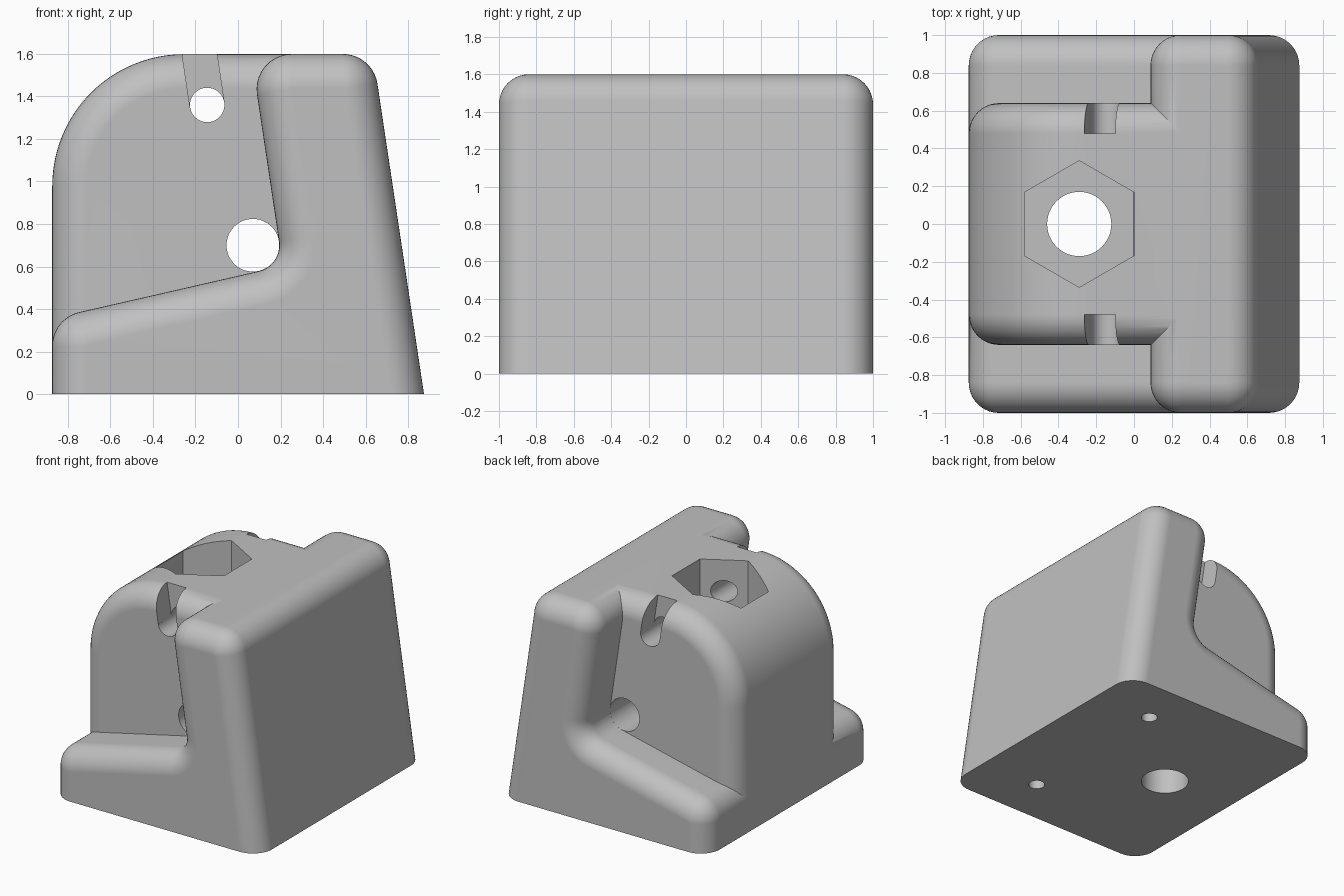
import bpy, bmesh
from math import sin, cos, pi, radians
from mathutils import Vector, Matrix

if "Cube" in bpy.data.objects:
    bpy.data.objects.remove(bpy.data.objects["Cube"])

EDGE = 0.16      # rounding of the front and back rims
STEPS = 10

grey = bpy.data.materials.new("plain grey")
grey.use_nodes = True
colour = (0.53, 0.53, 0.53, 1)
grey.diffuse_color = colour
grey.node_tree.nodes["Principled BSDF"].inputs["Base Color"].default_value = colour


def make_object(name, bm):
    bmesh.ops.recalc_face_normals(bm, faces=bm.faces[:])
    mesh = bpy.data.meshes.new(name)
    bm.to_mesh(mesh)
    bm.free()
    mesh.materials.append(grey)
    obj = bpy.data.objects.new(name, mesh)
    bpy.context.collection.objects.link(obj)
    return obj


def outline(corners, radii, inset):
    """Counter-clockwise x-z polygon with rounded corners, shrunk by inset."""
    pts = [Vector(c) for c in corners]
    normals = []
    for p, q in zip(pts, pts[1:] + pts[:1]):
        d = (q - p).normalized()
        normals.append(Vector((d.y, -d.x)))
    result = []
    for i, (p, r) in enumerate(zip(pts, radii)):
        n1, n2 = normals[i - 1], normals[i]
        side = 1 if n1.x * n2.y - n1.y * n2.x > 0 else -1
        centre = p - side * r * (n1 + n2) / (1 + n1.dot(n2))
        steps = 24 if r > 0.5 else STEPS
        angle = n1.angle(n2)
        for k in range(steps + 1):
            t = k / steps
            n = (sin((1 - t) * angle) * n1 + sin(t * angle) * n2) / sin(angle)
            result.append(centre + n * (side * r - inset))
    return result


def rounded_slab(name, corners, radii, half):
    """Profile extruded along y, with rounded rims at both ends."""
    angles = [k / STEPS * pi / 2 for k in range(STEPS + 1)]
    layers = [(half - EDGE + EDGE * sin(a), EDGE * (1 - cos(a))) for a in angles]
    layers = [(-y, d) for y, d in reversed(layers)] + layers
    bm = bmesh.new()
    rings = [[bm.verts.new((p.x, y, p.y)) for p in outline(corners, radii, d)]
             for y, d in layers]
    for low, high in zip(rings, rings[1:]):
        for i in range(len(low)):
            bm.faces.new((low[i - 1], low[i], high[i], high[i - 1]))
    bm.faces.new(rings[0])
    bm.faces.new(rings[-1])
    return make_object(name, bm)


def rod(name, centre, radius, length, sides=48, along_y=False, turn=0):
    bm = bmesh.new()
    spin = Matrix.Rotation(pi / 2, 4, "X") if along_y else Matrix.Rotation(turn, 4, "Z")
    bmesh.ops.create_cone(bm, cap_ends=True, segments=sides, radius1=radius,
                          radius2=radius, depth=length,
                          matrix=Matrix.Translation(centre) @ spin)
    return make_object(name, bm)


def box(name, centre, size, tilt=0):
    bm = bmesh.new()
    bmesh.ops.create_cube(bm, size=1, matrix=Matrix.Translation(centre)
                          @ Matrix.Rotation(tilt, 4, "Y") @ Matrix.Diagonal((*size, 1)))
    return make_object(name, bm)


def combine(target, tool, operation):
    mod = target.modifiers.new(operation, "BOOLEAN")
    mod.object, mod.operation, mod.solver = tool, operation, "EXACT"
    bpy.context.view_layer.objects.active = target
    bpy.ops.object.modifier_apply(modifier=mod.name)
    bpy.data.objects.remove(tool)


# Leaning back wall with a sloping foot
body = rounded_slab("bracket_body",
                    [(-0.875, -0.5), (0.95, -0.5), (0.635, 1.6), (0.061, 1.6),
                     (0.21, 0.604), (-0.875, 0.356)],
                    [0.165, 0.165, 0.165, 0.165, 0.125, 0.165], 1)

# Central block with a big rounded shoulder
block = rounded_slab("centre_block",
                     [(-0.874, -0.45), (0.55, -0.45), (0.55, 1.599), (-0.874, 1.599)],
                     [0.165, 0.165, 0.165, 0.62], 0.64)
combine(body, block, "UNION")

# Flat underside
combine(body, box("floor_cut", (0, 0, -1), (4, 4, 2)), "DIFFERENCE")

# Nut pocket and bolt hole
combine(body, rod("nut_pocket", (-0.29, 0, 1.8), 0.335, 2, 6, turn=pi / 6 * 0), "DIFFERENCE")
combine(body, rod("bolt_hole", (-0.29, 0, 0.5), 0.17, 3), "DIFFERENCE")

# Cross holes through the block
combine(body, rod("pivot_hole", (0.07, 0, 0.7), 0.124, 1.8, along_y=True), "DIFFERENCE")
combine(body, rod("pin_hole", (-0.145, 0, 1.36), 0.081, 1.8, along_y=True), "DIFFERENCE")

# Slanted slots and blind holes underneath, one pair each
for s in (-1, 1):
    slot = box("pin_slot", (-0.175, s * 0.63, 1.558), (0.162, 0.3, 0.4), radians(-8.5))
    combine(body, slot, "DIFFERENCE")
    combine(body, rod("screw_hole", (0.385, s * 0.63, 0.2), 0.058, 0.8, 24), "DIFFERENCE")

# Smooth rounding with crisp cut edges
bpy.ops.object.select_all(action="DESELECT")
body.select_set(True)
bpy.context.view_layer.objects.active = body
bpy.ops.object.shade_smooth_by_angle(angle=radians(28))
weighted = body.modifiers.new("even_shading", "WEIGHTED_NORMAL")
weighted.keep_sharp = True
